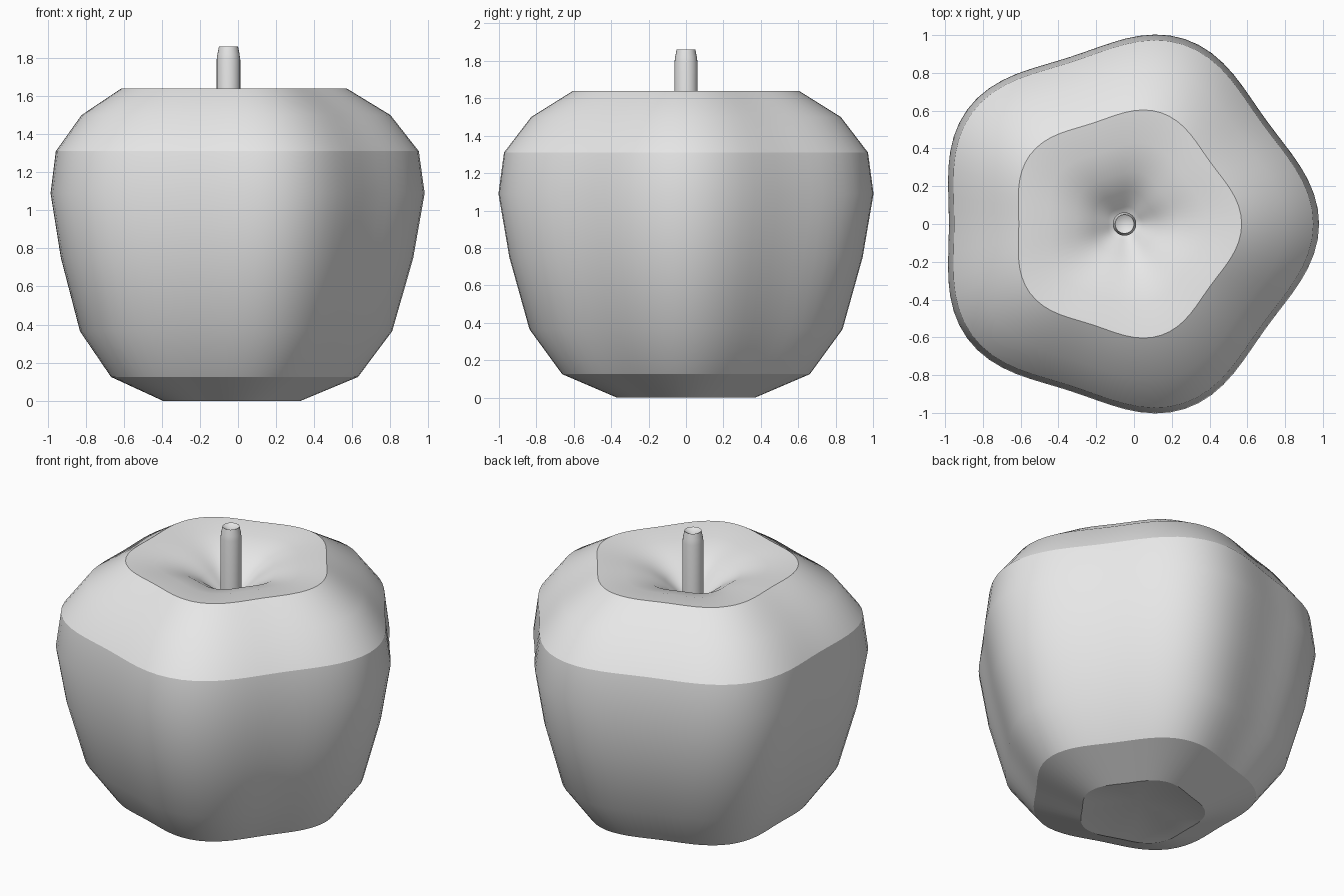
import bpy, bmesh, math

cube = bpy.data.objects.get("Cube")
if cube:
    bpy.data.objects.remove(cube)

AXIS_X = -0.05   # the core sits slightly off centre


def flat_material(name, value):
    mat = bpy.data.materials.new(name)
    mat.use_nodes = True
    color = (value, value, value, 1)
    mat.diffuse_color = color
    mat.node_tree.nodes["Principled BSDF"].inputs["Base Color"].default_value = color
    return mat


def lathe(name, profile, segments, lobe, mat, sharp_angle):
    """Turn a closed (radius, z) profile about the core with a five-lobed section."""
    bm = bmesh.new()
    rings = []
    for radius, z in profile:
        if radius == 0:
            rings.append([bm.verts.new((AXIS_X, 0, z))] * segments)
            continue
        ring = []
        for i in range(segments):
            a = math.tau * i / segments
            r = radius * (1 + lobe * math.cos(5 * a))
            ring.append(bm.verts.new((AXIS_X + r * math.cos(a), r * math.sin(a), z)))
        rings.append(ring)
    for low, high in zip(rings, rings[1:]):
        for i in range(segments):
            j = (i + 1) % segments
            corners = dict.fromkeys((low[i], low[j], high[j], high[i]))
            bm.faces.new(list(corners))
    bmesh.ops.recalc_face_normals(bm, faces=bm.faces)
    mesh = bpy.data.meshes.new(name)
    bm.to_mesh(mesh)
    bm.free()
    mesh.materials.append(mat)
    obj = bpy.data.objects.new(name, mesh)
    bpy.context.collection.objects.link(obj)
    bpy.ops.object.select_all(action='DESELECT')
    obj.select_set(True)
    bpy.context.view_layer.objects.active = obj
    bpy.ops.object.shade_smooth_by_angle(angle=math.radians(sharp_angle))
    return obj


grey = flat_material("light grey", 0.8)

# Fruit body: base dimple, outer skin, rim and stem hollow
body_profile = [
    (0, 0.07), (0.362, 0), (0.647, 0.125), (0.818, 0.365), (0.923, 0.75),
    (0.98, 1.09), (0.951, 1.31), (0.809, 1.50), (0.59, 1.64),
    (0.42, 1.622), (0.27, 1.58), (0.17, 1.52), (0.09, 1.45), (0, 1.39),
]
lathe("apple_body", body_profile, 80, 0.051, grey, 27)

# Stem: plain rod with a tapered, slightly hollow tip
stem_profile = [(0, 1.36), (0.062, 1.36), (0.062, 1.79), (0.058, 1.82),
                (0.05, 1.86), (0, 1.83)]
lathe("stem", stem_profile, 24, 0, grey, 30)
